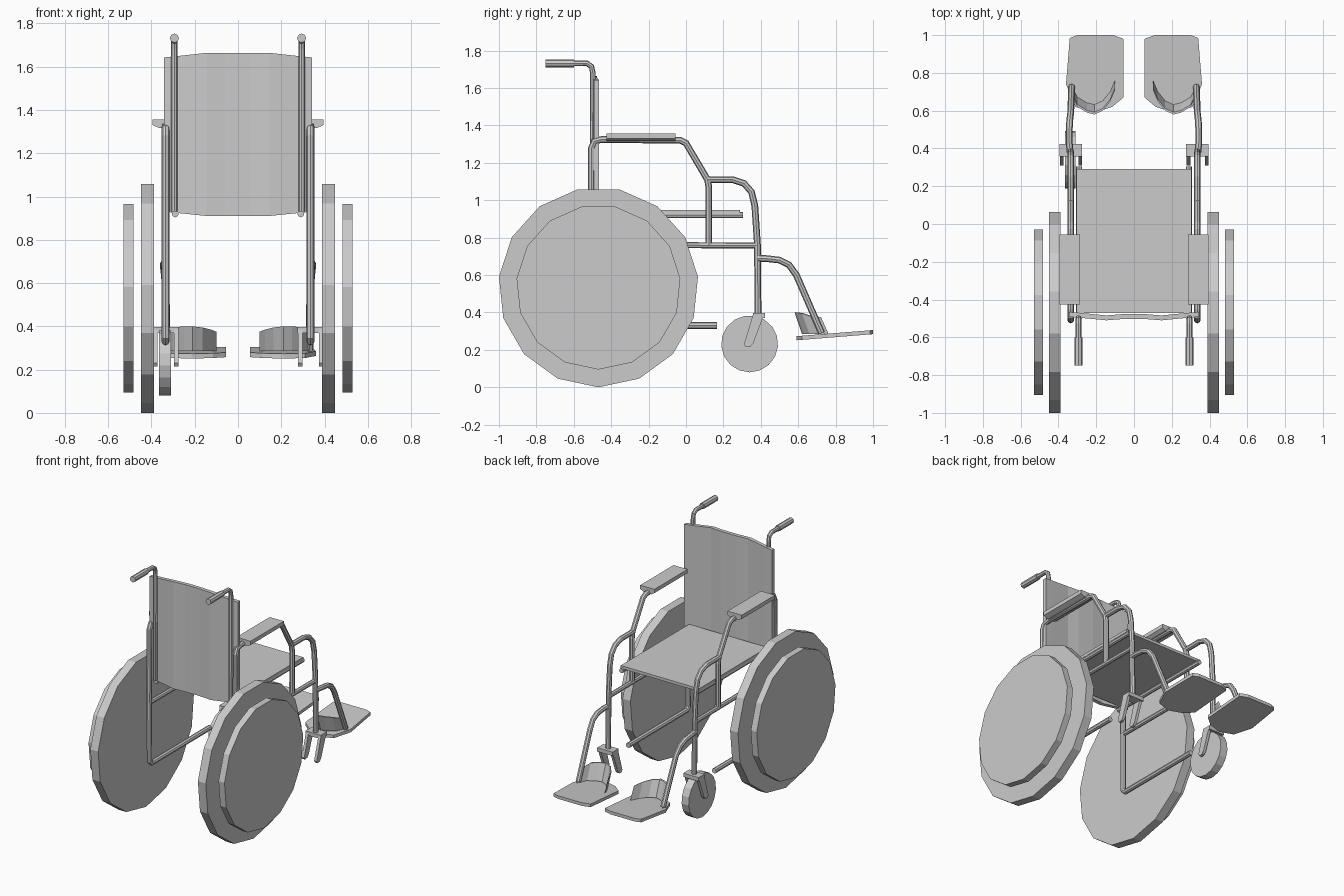
import bpy, bmesh, math
from mathutils import Vector

if "Cube" in bpy.data.objects:
    bpy.data.objects.remove(bpy.data.objects["Cube"])


def mesh_object(name, bm):
    bmesh.ops.recalc_face_normals(bm, faces=bm.faces)
    me = bpy.data.meshes.new(name)
    bm.to_mesh(me)
    bm.free()
    ob = bpy.data.objects.new(name, me)
    bpy.context.collection.objects.link(ob)
    return ob


def prism(name, pts, offset):
    """Closed solid: an outline swept along an offset."""
    bm = bmesh.new()
    off = Vector(offset)
    a = [bm.verts.new(p) for p in pts]
    b = [bm.verts.new(Vector(p) + off) for p in pts]
    n = len(pts)
    bm.faces.new(a)
    bm.faces.new(b[::-1])
    for i in range(n):
        j = (i + 1) % n
        bm.faces.new((a[i], b[i], b[j], a[j]))
    return mesh_object(name, bm)


def disc(name, x0, x1, y, z, r, n):
    """Wheel along x with a corner at the bottom."""
    pts = [(x0, y + r * math.sin(2 * math.pi * i / n), z - r * math.cos(2 * math.pi * i / n))
           for i in range(n)]
    return prism(name, pts, (x1 - x0, 0, 0))


def tube(name, pts, r=0.018):
    cu = bpy.data.curves.new(name, 'CURVE')
    cu.dimensions = '3D'
    cu.bevel_depth = r
    cu.bevel_resolution = 2
    cu.use_fill_caps = True
    sp = cu.splines.new('POLY')
    sp.points.add(len(pts) - 1)
    for p, c in zip(sp.points, pts):
        p.co = (*c, 1)
    sp.use_smooth = False
    ob = bpy.data.objects.new(name, cu)
    bpy.context.collection.objects.link(ob)
    return ob


def side_tube(name, x, yz, r=0.018):
    return tube(name, [(x, y, z) for y, z in yz], r)


def sheet(name, rows):
    """Solid strip: each row is a four-point cross-section."""
    bm = bmesh.new()
    vs = [[bm.verts.new(p) for p in row] for row in rows]
    for a, b in zip(vs, vs[1:]):
        for i in range(4):
            j = (i + 1) % 4
            bm.faces.new((a[i], a[j], b[j], b[i]))
    bm.faces.new(vs[0])
    bm.faces.new(vs[-1][::-1])
    return mesh_object(name, bm)


# Seat cushion
prism("seat", [(-.305, -.47, .928), (.305, -.47, .928), (.305, .29, .928), (-.305, .29, .928)],
      (0, 0, .02))

# Backrest with a gentle wave and raised middle
sheet("backrest", [[(x, y, b), (x, y, t), (x, y - .026, t), (x, y - .026, b)]
                   for x, y, b, t in [(-.343, -.466, .93, 1.643), (-.29, -.47, .925, 1.648),
                                      (-.145, -.484, .91, 1.664), (-.06, -.477, .91, 1.664),
                                      (.06, -.477, .91, 1.664), (.145, -.484, .91, 1.664),
                                      (.29, -.47, .925, 1.648), (.343, -.466, .93, 1.643)]])

for s, side in ((-1, "left"), (1, "right")):
    fx = s * .335
    # Drive wheel and hand rim
    disc(side + "_wheel", s * .388, s * .449, -.468, .535, .535, 15)
    disc(side + "_hand_rim", s * .483, s * .529, -.468, .535, .44, 15)

    # Side frame
    side_tube(side + "_main_frame", fx,
              [(.165, .33), (-.485, .33), (-.505, .35), (-.508, .8), (-.505, 1.28), (-.49, 1.315),
               (-.45, 1.325), (-.03, 1.32), (0, 1.305), (.115, 1.11), (.122, 1.07), (.122, .76)])
    side_tube(side + "_front_frame", fx,
              [(.115, 1.11), (.25, 1.11), (.31, 1.09), (.35, 1.045), (.368, .97), (.382, .76),
               (.385, .38)])
    side_tube(side + "_middle_rail", fx, [(-.505, .762), (.382, .758)], .016)
    side_tube(side + "_seat_rail", s * .29, [(-.5, .92), (.305, .92)], .016)

    # Push handle and grip
    side_tube(side + "_push_handle", s * .294,
              [(-.5, .93), (-.498, 1.68), (-.505, 1.715), (-.53, 1.732), (-.62, 1.732)], .015)
    side_tube(side + "_grip", s * .294, [(-.6, 1.732), (-.75, 1.732)], .021)

    # Armrest pad
    prism(side + "_armrest_pad",
          [(fx + dx, -.425, z) for dx, z in [(-.05, 1.357), (.06, 1.357), (.06, 1.33),
                                             (.03, 1.317), (-.03, 1.317), (-.05, 1.33)]]
          if s > 0 else
          [(fx + dx, -.425, z) for dx, z in [(.05, 1.357), (-.06, 1.357), (-.06, 1.33),
                                             (-.03, 1.317), (.03, 1.317), (.05, 1.33)]],
          (0, .37, 0))

    # Caster fork
    for dx in (-.057, .04):
        prism(side + "_fork_blade",
              [(fx + dx, y, z) for y, z in [(.36, .395), (.42, .395), (.36, .235), (.345, .218),
                                            (.32, .215), (.31, .23)]], (.02, 0, 0))
    prism(side + "_fork_crown", [(fx + dx, y, .37) for dx, y in
                                 [(-.06, .357), (.06, .357), (.06, .423), (-.06, .423)]],
          (0, 0, .027))

    # Legrest tube
    tube(side + "_legrest", [(s * .338, .38, .69), (s * .343, .43, .688), (s * .343, .5, .68),
                             (s * .34, .55, .655), (s * .335, .59, .6), (s * .33, .725, .29)])

    # Tilted footplate
    outline = [(.34, .985), (.30, 1), (.11, 1), (.055, .98), (.055, .67), (.115, .62),
               (.21, .59), (.31, .62), (.36, .74)]
    prism(side + "_footplate", [(s * x, y, .252 + (y - .6) * .08) for x, y in outline],
          (0, 0, .022))

    # Heel strap leaning backwards
    sheet(side + "_heel_strap",
          [[(s * x, y, .285), (s * x, y - .04, t), (s * x, y - .028, t), (s * x, y + .012, .285)]
           for x, y, t in [(.335, .73, .37), (.30, .66, .395), (.25, .63, .4), (.21, .62, .4),
                           (.165, .64, .395), (.125, .69, .385), (.1, .75, .375)]])

# Single front caster wheel
disc("caster_wheel", -.365, -.31, .34, .232, .152, 17)
